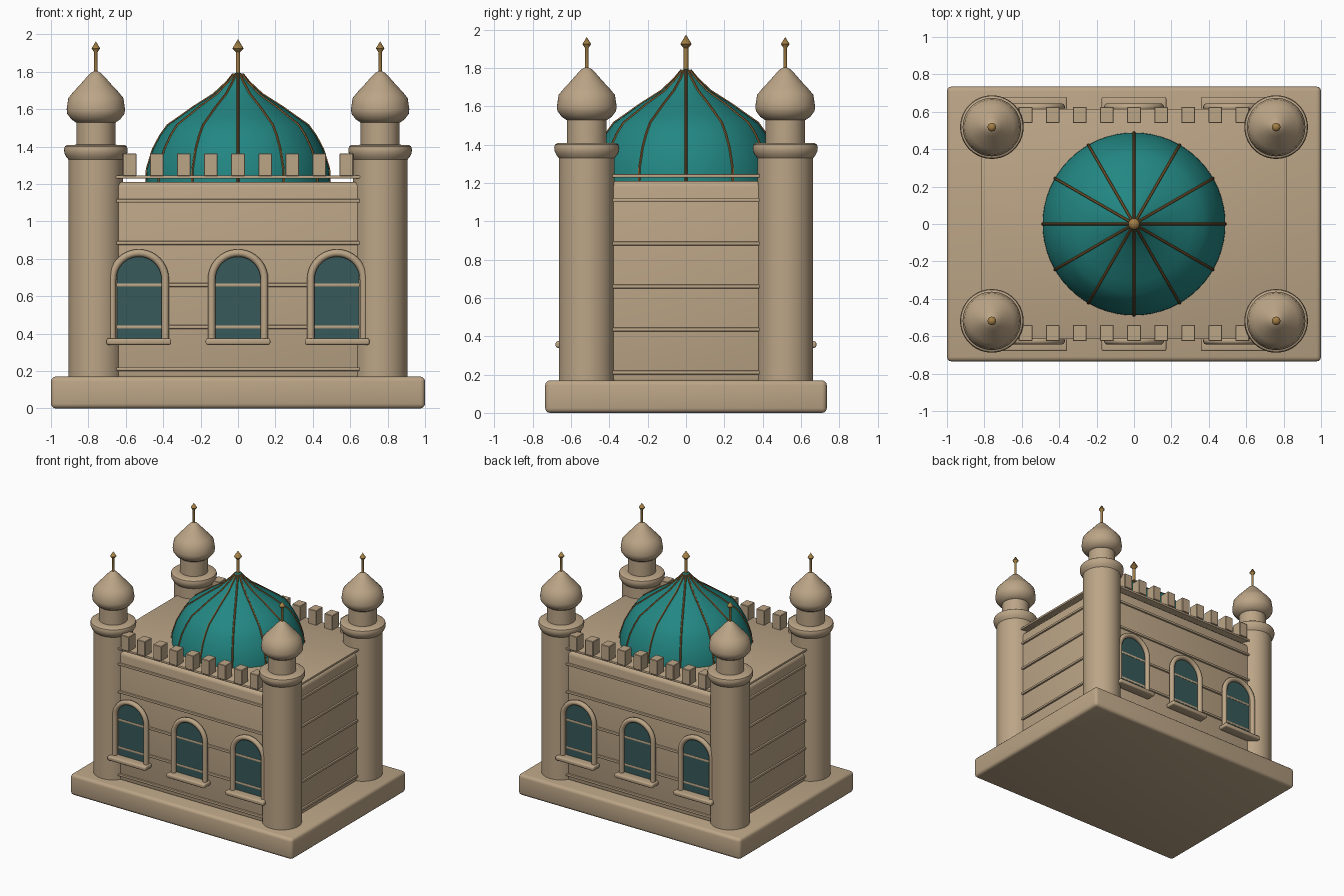
import bpy, bmesh
from math import sin, cos, pi, radians
from mathutils import Matrix

if "Cube" in bpy.data.objects:
    bpy.data.objects.remove(bpy.data.objects["Cube"], do_unlink=True)


def material(name, color):
    m = bpy.data.materials.new(name)
    m.use_nodes = True
    rgba = (*color, 1)
    m.diffuse_color = rgba
    m.node_tree.nodes["Principled BSDF"].inputs["Base Color"].default_value = rgba
    return m


STONE = material("sandstone", (0.5, 0.375, 0.24))
TEAL = material("teal_tile", (0.016, 0.24, 0.225))
GLASS = material("dark_glass", (0.038, 0.1, 0.1))
GOLD = material("gold", (0.36, 0.21, 0.06))
BRONZE = material("bronze", (0.24, 0.12, 0.035))


def select_only(ob):
    bpy.ops.object.select_all(action="DESELECT")
    ob.select_set(True)
    bpy.context.view_layer.objects.active = ob


def smooth(ob, angle=35):
    select_only(ob)
    bpy.ops.object.shade_smooth_by_angle(angle=radians(angle))


def finish(name, bm, mat):
    bmesh.ops.recalc_face_normals(bm, faces=bm.faces)
    me = bpy.data.meshes.new(name)
    bm.to_mesh(me)
    bm.free()
    me.materials.append(mat)
    ob = bpy.data.objects.new(name, me)
    bpy.context.collection.objects.link(ob)
    return ob


def box(name, size, center, mat, bevel=0, segments=3):
    bm = bmesh.new()
    bmesh.ops.create_cube(bm, size=1, matrix=Matrix.Translation(center) @ Matrix.Diagonal((*size, 1)))
    if bevel:
        bmesh.ops.bevel(bm, geom=bm.edges[:], offset=bevel, segments=segments,
                        profile=0.5, affect="EDGES")
    ob = finish(name, bm, mat)
    if bevel:
        smooth(ob)
    return ob


def lathe(name, profile, mat, x=0, y=0, steps=48, angle=35):
    """Spin an (r, z) profile around a vertical axis at x, y."""
    bm = bmesh.new()
    verts = [bm.verts.new((r, 0, z)) for r, z in profile]
    edges = [bm.edges.new(pair) for pair in zip(verts, verts[1:])]
    bmesh.ops.spin(bm, geom=verts + edges, axis=(0, 0, 1), cent=(0, 0, 0),
                   angle=2 * pi, steps=steps, use_duplicate=False)
    bmesh.ops.remove_doubles(bm, verts=bm.verts, dist=0.0005)
    bmesh.ops.translate(bm, verts=bm.verts, vec=(x, y, 0))
    ob = finish(name, bm, mat)
    smooth(ob, angle)
    return ob


def tubes(name, paths, radius, mat, resolution=3):
    cu = bpy.data.curves.new(name, "CURVE")
    cu.dimensions = "3D"
    cu.bevel_depth = radius
    cu.bevel_resolution = resolution
    cu.use_fill_caps = True
    for path in paths:
        sp = cu.splines.new("POLY")
        sp.points.add(len(path) - 1)
        for p, co in zip(sp.points, path):
            p.co = (*co, 1)
    cu.materials.append(mat)
    ob = bpy.data.objects.new(name, cu)
    bpy.context.collection.objects.link(ob)
    select_only(ob)
    bpy.ops.object.convert(target="MESH")
    smooth(bpy.context.object, 50)


def finial(name, x, y, bottom, widest, top, r):
    lathe(name, [(0, bottom), (r * 0.4, bottom), (r * 0.4, widest - 0.02),
                 (r, widest), (0, top)], GOLD, x, y, steps=16)


def arch(half, bottom, spring, y, x):
    """Points of a round-headed opening, from one foot over to the other."""
    n = 20
    head = [(x + half * cos(pi * i / n), y, spring + half * sin(pi * i / n)) for i in range(n + 1)]
    return [(x + half, y, bottom)] + head + [(x - half, y, bottom)]


# Plinth, hall and string courses
box("plinth", (2, 1.47, 0.17), (0, 0, 0.085), STONE, 0.025)
box("hall", (1.6, 1.2, 1.06), (0, 0, 0.68), STONE, 0.03)
for i in range(5):
    box(f"string_course_{i + 1}", (1.628, 1.228, 0.02), (0, 0, 0.21 + 0.225 * i), STONE, 0.006, 2)
box("roof_slab", (1.636, 1.23, 0.018), (0, 0, 1.237), STONE, 0.004, 2)

# Windows and battlements, on front and back
for side, s in (("front", -1), ("back", 1)):
    for place, x in (("right", -0.53), ("middle", 0), ("left", 0.53)):
        bm = bmesh.new()
        face = bm.faces.new([bm.verts.new(p) for p in arch(0.13, 0.36, 0.69, s * 0.611, x)])
        ext = bmesh.ops.extrude_face_region(bm, geom=[face])
        moved = [g for g in ext["geom"] if isinstance(g, bmesh.types.BMVert)]
        bmesh.ops.translate(bm, verts=moved, vec=(0, -s * 0.02, 0))
        finish(f"{side}_{place}_window_pane", bm, GLASS)
        tubes(f"{side}_{place}_window_frame", [arch(0.141, 0.35, 0.69, s * 0.625, x)], 0.02, STONE)
        box(f"{side}_{place}_window_sill", (0.345, 0.085, 0.034), (x, s * 0.6375, 0.357), STONE, 0.01)
    for i in range(9):
        box(f"{side}_merlon_{i + 1}", (0.073, 0.086, 0.12),
            ((i - 4) * 0.145, s * 0.583, 1.303), STONE, 0.003, 1)

# Dome with twelve ribs
dome = [(0.49, 1.21), (0.487, 1.28), (0.455, 1.385), (0.415, 1.46), (0.375, 1.515), (0.31, 1.56),
        (0.24, 1.61), (0.13, 1.68), (0.06, 1.745), (0.025, 1.788), (0, 1.8)]
lathe("dome", dome, TEAL, steps=64, angle=60)
ribs = [[(r * cos(pi * k / 6), r * sin(pi * k / 6), z) for r, z in dome[:-1]] for k in range(12)]
tubes("dome_ribs", ribs, 0.007, BRONZE, 1)
finial("dome_finial", 0, 0, 1.78, 1.925, 1.975, 0.03)

# Corner towers
tower = [(0, 0.16), (0.146, 0.16), (0.146, 1.33), (0.158, 1.345), (0.168, 1.365), (0.17, 1.385),
         (0.166, 1.4), (0.155, 1.408), (0.104, 1.41), (0.104, 1.53)]
cap = [(0, 1.525), (0.1, 1.525), (0.13, 1.545), (0.153, 1.575), (0.156, 1.6), (0.147, 1.66),
       (0.118, 1.695), (0.085, 1.73), (0.05, 1.77), (0.025, 1.795), (0, 1.808)]
for ns, y in (("front", -0.518), ("back", 0.518)):
    for ew, x in (("right", -0.76), ("left", 0.76)):
        lathe(f"{ns}_{ew}_tower", tower, STONE, x, y)
        lathe(f"{ns}_{ew}_tower_cap", cap, STONE, x, y)
        finial(f"{ns}_{ew}_tower_finial", x, y, 1.79, 1.925, 1.962, 0.023)
